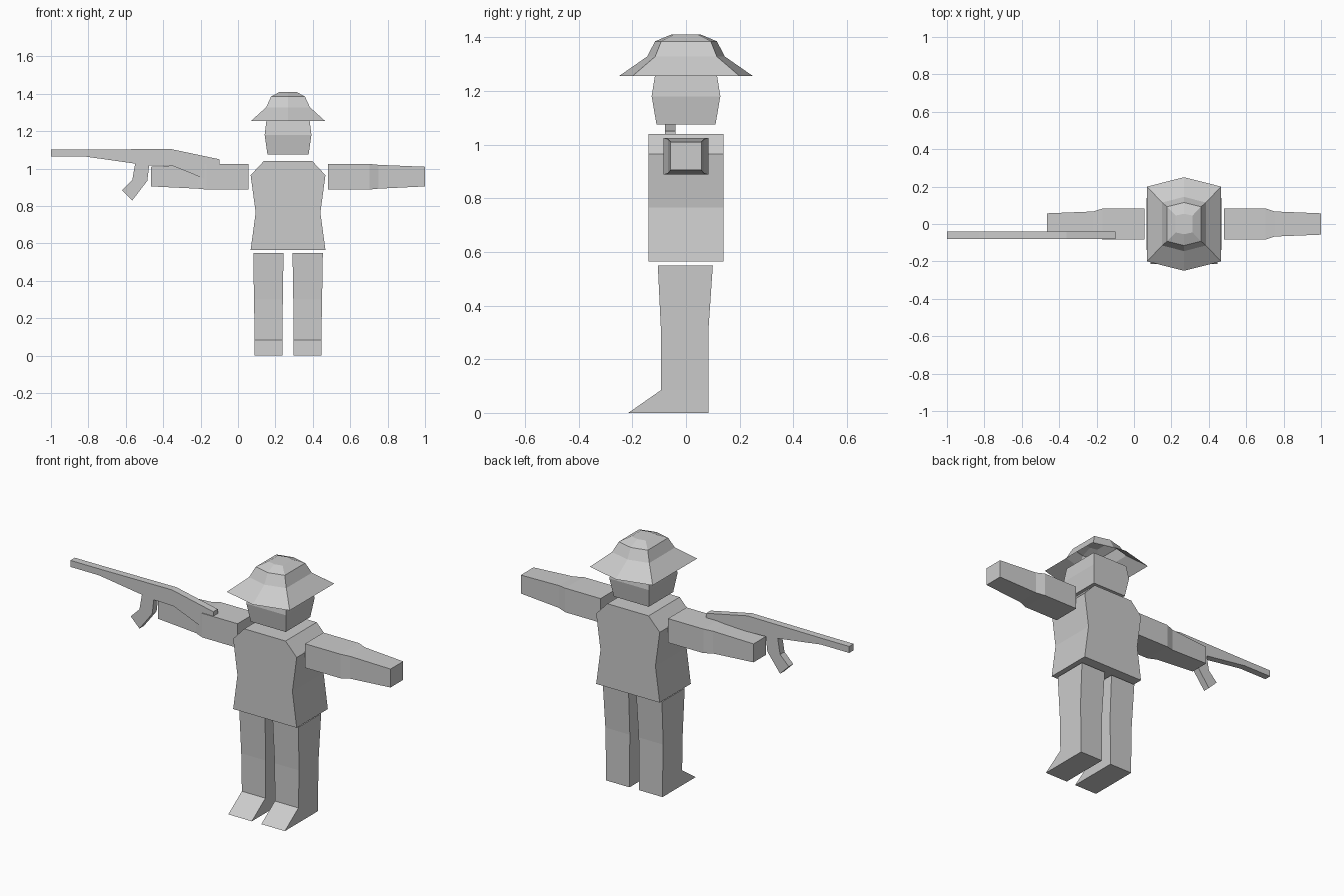
import bpy
import bmesh

cube = bpy.data.objects.get("Cube")
if cube:
    bpy.data.objects.remove(cube, do_unlink=True)

grey = bpy.data.materials.new("plain_grey")
grey.use_nodes = True
grey.diffuse_color = (0.6, 0.6, 0.6, 1)
grey.node_tree.nodes["Principled BSDF"].inputs["Base Color"].default_value = (0.6, 0.6, 0.6, 1)

CX = 0.2675  # centre line of the figure


def loft(name, rings, close_start=True, close_end=True):
    """Skin a list of equal-length point rings into a flat-shaded object."""
    bm = bmesh.new()
    loops = [[bm.verts.new(p) for p in ring] for ring in rings]
    n = len(loops[0])
    for a, b in zip(loops, loops[1:]):
        for i in range(n):
            j = (i + 1) % n
            bm.faces.new((a[i], a[j], b[j], b[i]))
    if close_start:
        bm.faces.new(loops[0][::-1])
    if close_end:
        bm.faces.new(loops[-1])
    bmesh.ops.recalc_face_normals(bm, faces=bm.faces)
    mesh = bpy.data.meshes.new(name)
    bm.to_mesh(mesh)
    bm.free()
    mesh.materials.append(grey)
    obj = bpy.data.objects.new(name, mesh)
    bpy.context.collection.objects.link(obj)
    return obj


def rect_z(x0, x1, y0, y1, z):
    return [(x0, y0, z), (x1, y0, z), (x1, y1, z), (x0, y1, z)]


def rect_x(x, y, z0, z1):
    return [(x, -y, z0), (x, y, z0), (x, y, z1), (x, -y, z1)]


# Torso: flared hem, narrow waist, sloped shoulders
loft("torso", [rect_z(CX - w, CX + w, -0.14, 0.14, z) for w, z in
               ((0.2, 0.565), (0.173, 0.765), (0.2, 0.965), (0.13, 1.04))])

# Head: box widest at the cheeks
loft("head", [rect_z(CX - w, CX + w, -d, d, z) for w, d, z in
              ((0.11, 0.11, 1.075), (0.125, 0.128, 1.18), (0.115, 0.115, 1.262))])

# Hat: open six-sided brim and crown; (half width, corner depth, peak depth, height)
hat = []
for w, c, p, z in ((0.198, 0.2, 0.25, 1.255), (0.117, 0.115, 0.145, 1.328),
                   (0.091, 0.092, 0.115, 1.385), (0.045, 0.045, 0.055, 1.41)):
    hat.append([(CX - w, -c, z), (CX, -p, z), (CX + w, -c, z),
                (CX + w, c, z), (CX, p, z), (CX - w, c, z)])
loft("hat", hat, close_start=False)

for side, s in (("left", 1), ("right", -1)):
    # Arms held straight out; (distance from centre, half depth, bottom, top)
    loft(side + "_arm", [rect_x(CX + s * x, y, z0, z1) for x, y, z0, z1 in
                         ((0.2125, 0.083, 0.888, 1.025), (0.435, 0.083, 0.888, 1.025),
                          (0.485, 0.067, 0.893, 1.02), (0.7325, 0.057, 0.905, 1.01))])
    # Legs with a wedge-shaped foot; (inner, outer, front, back, height)
    rings = [rect_z(CX + s * a, CX + s * b, y0, y1, z) for a, b, y0, y1, z in
             ((0.03, 0.178, -0.215, 0.083, 0.0), (0.03, 0.178, -0.093, 0.083, 0.085),
              (0.028, 0.182, -0.093, 0.083, 0.3), (0.024, 0.186, -0.105, 0.1, 0.55))]
    loft(side + "_leg", rings)

# Rifle: one side profile with barrel, grip and stock, given thickness
profile = [(-1.0, 1.102), (-0.83, 1.102), (-0.36, 1.105), (-0.10, 1.05), (-0.10, 0.91),
           (-0.19, 0.95), (-0.35, 1.015), (-0.475, 1.018), (-0.485, 0.935),
           (-0.565, 0.83), (-0.62, 0.885), (-0.565, 0.94), (-0.55, 1.027),
           (-0.82, 1.065), (-1.0, 1.065)]
loft("rifle", [[(x, y, z) for x, z in profile] for y in (-0.079, -0.039)])
